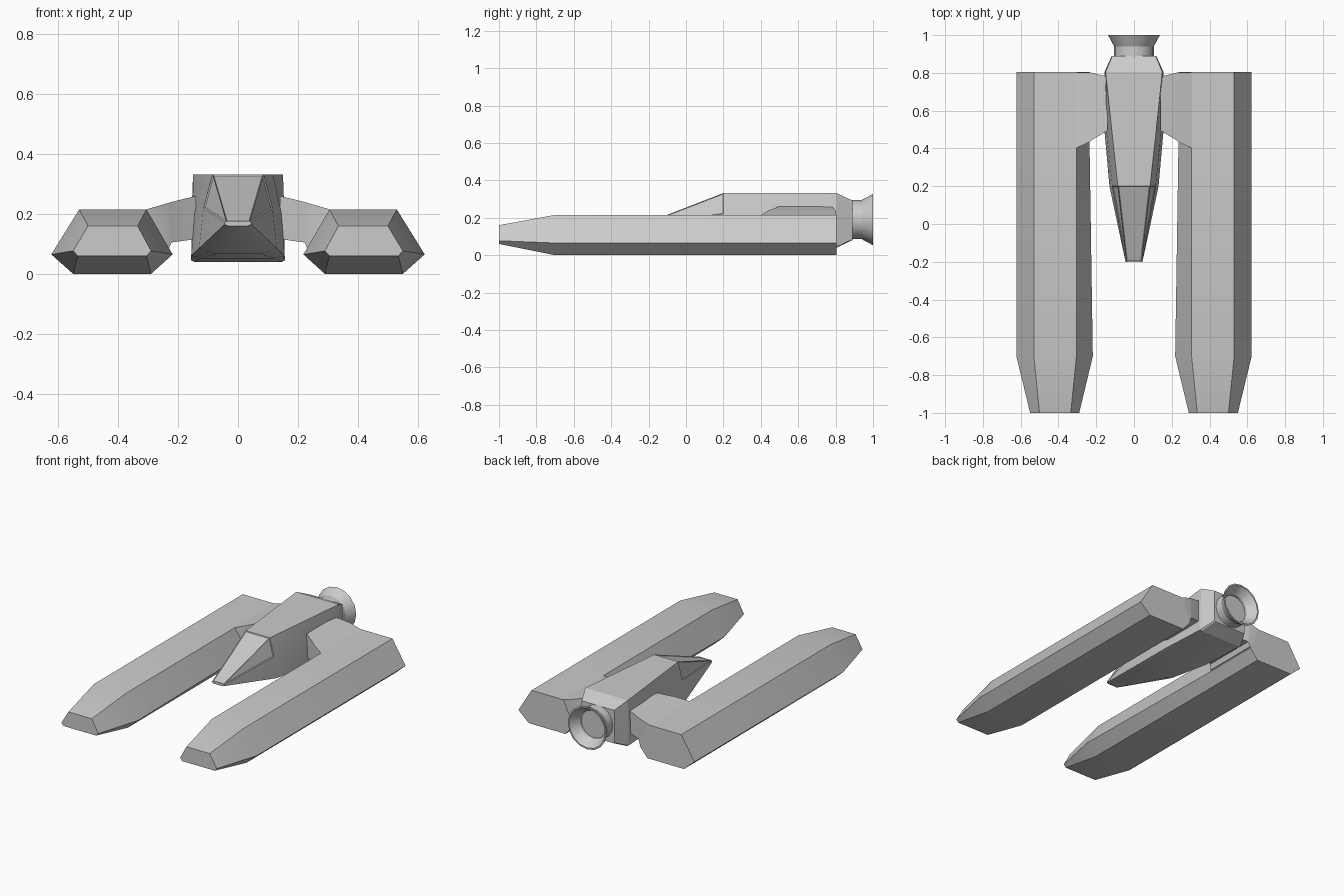
import bpy, bmesh
from math import cos, sin, pi, radians

if "Cube" in bpy.data.objects:
    bpy.data.objects.remove(bpy.data.objects["Cube"])


def finish(name, bm, mirror=False, angle=25):
    bmesh.ops.recalc_face_normals(bm, faces=bm.faces)
    me = bpy.data.meshes.new(name)
    bm.to_mesh(me)
    bm.free()
    ob = bpy.data.objects.new(name, me)
    bpy.context.collection.objects.link(ob)
    if mirror:
        ob.modifiers.new("mirror", 'MIRROR')
    bpy.ops.object.select_all(action='DESELECT')
    ob.select_set(True)
    bpy.context.view_layer.objects.active = ob
    bpy.ops.object.shade_smooth_by_angle(angle=radians(angle))
    return ob


def loft(rings):
    """Skin closed rings of 3D points and cap both ends."""
    bm = bmesh.new()
    vs = [[bm.verts.new(p) for p in r] for r in rings]
    n = len(vs[0])
    for a, b in zip(vs, vs[1:]):
        for i in range(n):
            bm.faces.new((a[i], a[(i + 1) % n], b[(i + 1) % n], b[i]))
    bm.faces.new(vs[0])
    bm.faces.new(vs[-1])
    bmesh.ops.recalc_face_normals(bm, faces=bm.faces)
    return bm


# side pontoons: hexagonal hulls with tapered bows
bow = [(.335, .16), (.50, .16), (.55, .077), (.535, .06), (.305, .06), (.29, .077)]
mid = [(.305, .215), (.53, .215), (.623, .065), (.55, 0), (.29, 0), (.218, .065)]
stern = mid[:5] + [(.235, .065)]
rings = [[(x, y, z) for x, z in sec]
         for y, sec in ((-1, bow), (-.7, mid), (.4, stern), (.805, stern))]
finish("pontoon", loft(rings), mirror=True)

# arms joining the pontoons to the fuselage
rings = []
for x, y0, y1, zt, zb in ((.31, .40, .803, .214, .05), (.235, .435, .803, .236, .075),
                          (.222, .445, .80, .24, .105), (.14, .495, .78, .26, .116)):
    rings.append([(x, y0, zb), (x, y1, zb), (x, y1, zt), (x, y0, zt)])
finish("arm", loft(rings), mirror=True, angle=35)

# fuselage: half sections listed from roof to belly
stations = (
    (-.2, [(.04, .177), (.043, .172), (.045, .165), (.032, .16)]),
    (.2, [(.085, .332), (.115, .22), (.13, .085), (.075, .066)]),
    (.49, [(.117, .332), (.145, .2), (.156, .06), (.12, .052)]),
    (.805, [(.15, .332), (.155, .2), (.156, .045), (.146, .04)]),
    (.89, [(.115, .292), (.118, .2), (.118, .085), (.11, .08)]),
)
rings = [[(x, y, z) for x, z in h] + [(-x, y, z) for x, z in reversed(h)]
         for y, h in stations]
bm = loft(rings)
# recessed windscreen and side windows
bm.normal_update()
glass = [f for f in bm.faces if -.1 < f.calc_center_median().y < .1
         and f.calc_center_median().z > .2]
bmesh.ops.inset_individual(bm, faces=glass, thickness=.006, depth=-.004)
finish("fuselage", bm, angle=20)

# flared engine nozzle with a recessed centre
profile = [(.105, .87), (.105, .94), (.137, 1), (.127, 1), (.09, .945), (.09, .93)]
n = 16
rings = [[(r * cos(2 * pi * i / n), y, .19 + r * sin(2 * pi * i / n)) for i in range(n)]
         for r, y in profile]
finish("engine_nozzle", loft(rings))
